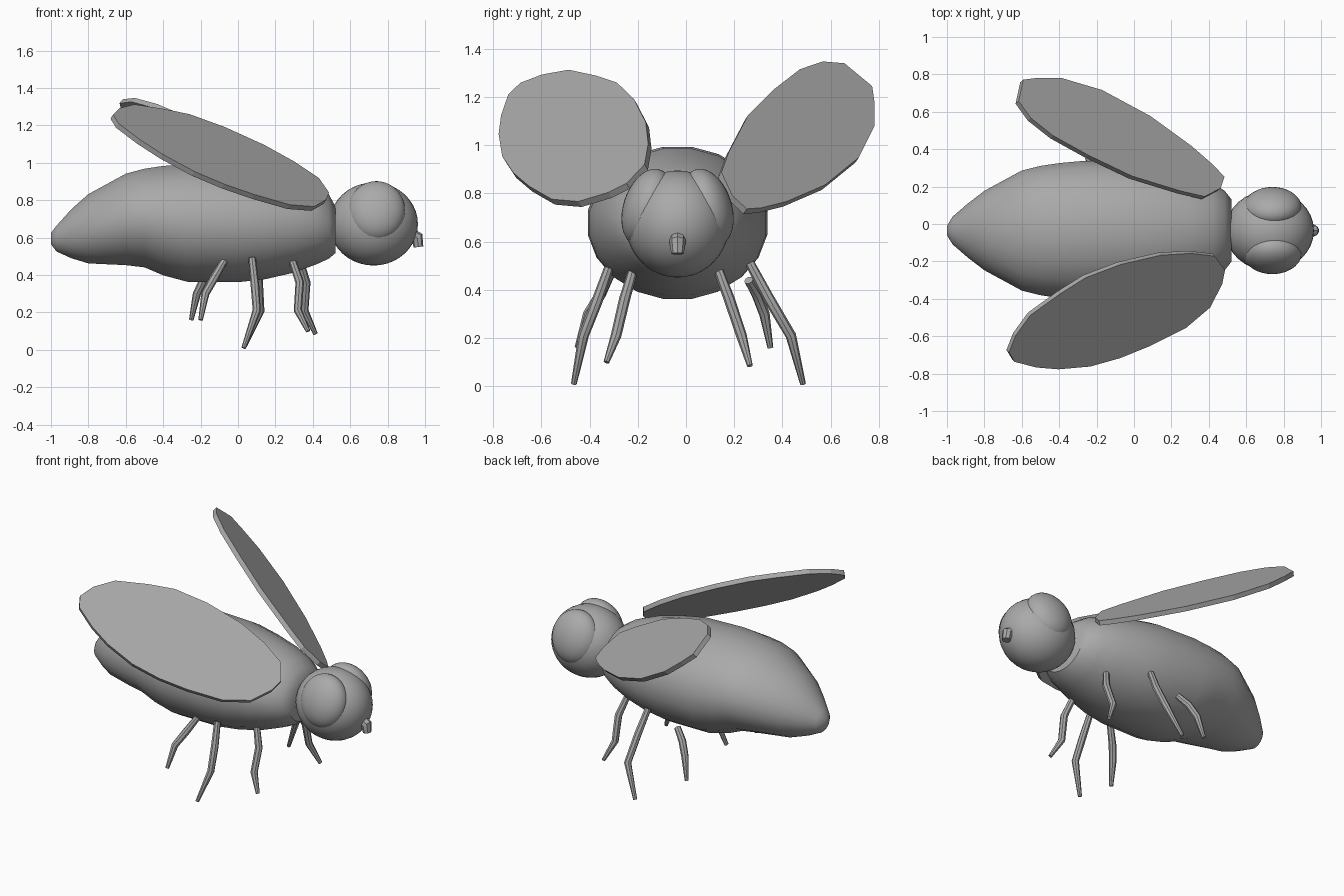
import bpy, bmesh, math
from mathutils import Vector, Matrix

if "Cube" in bpy.data.objects:
    bpy.data.objects.remove(bpy.data.objects["Cube"])

MID = -0.035  # y of the body axis
grey = bpy.data.materials.new("grey")
grey.diffuse_color = (0.4, 0.4, 0.4, 1)
grey.use_nodes = True
grey.node_tree.nodes["Principled BSDF"].inputs["Base Color"].default_value = grey.diffuse_color


def finish(bm, name, smooth=True):
    bmesh.ops.recalc_face_normals(bm, faces=bm.faces)
    me = bpy.data.meshes.new(name)
    bm.to_mesh(me)
    bm.free()
    me.materials.append(grey)
    ob = bpy.data.objects.new(name, me)
    bpy.context.collection.objects.link(ob)
    if smooth:
        bpy.ops.object.select_all(action='DESELECT')
        ob.select_set(True)
        bpy.context.view_layer.objects.active = ob
        bpy.ops.object.shade_smooth_by_angle(angle=math.radians(40))
    return ob


def skin(bm, rings):
    """Bridge equal-sized rings of points and cap both ends."""
    loops = [[bm.verts.new(p) for p in ring] for ring in rings]
    n = len(loops[0])
    for a, b in zip(loops, loops[1:]):
        for i in range(n):
            j = (i + 1) % n
            bm.faces.new((a[i], a[j], b[j], b[i]))
    bm.faces.new(loops[0])
    bm.faces.new(loops[-1])


def body(name, stations, n=20):
    """Loft ellipses given as (x, bottom z, top z, half width)."""
    rings = []
    for x, lo, hi, w in stations:
        ring = []
        for i in range(n):
            t = 2 * math.pi * (i + 0.5) / n
            ring.append((x, MID + w * math.cos(t), (lo + hi) / 2 + (hi - lo) / 2 * math.sin(t)))
        rings.append(ring)
    bm = bmesh.new()
    skin(bm, rings)
    return finish(bm, name)


def tube(name, pts, radii, n=8):
    """Tapered tube along a bent path."""
    pts = [Vector(p) for p in pts]
    rings = []
    for i, p in enumerate(pts):
        d = (pts[min(i + 1, len(pts) - 1)] - pts[max(i - 1, 0)]).normalized()
        u = d.cross(Vector((0, 1, 0))).normalized()
        v = d.cross(u)
        rings.append([p + radii[i] * (u * math.cos(2 * math.pi * k / n) + v * math.sin(2 * math.pi * k / n))
                      for k in range(n)])
    bm = bmesh.new()
    skin(bm, rings)
    return finish(bm, name)


def ball(name, centre, radii, tilt=0.0):
    bm = bmesh.new()
    m = Matrix.Translation(centre) @ Matrix.Rotation(tilt, 4, 'X') @ Matrix.Diagonal((*radii, 1))
    bmesh.ops.create_uvsphere(bm, u_segments=32, v_segments=20, radius=1, matrix=m)
    return finish(bm, name)


def wing(name, outline, centre, normal, thick=0.03):
    """Flat plate: plan outline dropped onto a tilted plane."""
    c, nv = Vector(centre), Vector(normal).normalized()
    flat = [Vector((x, y, c.z - (nv.x * (x - c.x) + nv.y * (y - c.y)) / nv.z)) for x, y in outline]
    bm = bmesh.new()
    skin(bm, [[p + nv * s * thick / 2 for p in flat] for s in (-1, 1)])
    return finish(bm, name, smooth=False)


# Thorax and abdomen
body("body", [
    (-1.0, 0.565, 0.625, 0.025), (-0.97, 0.525, 0.665, 0.075), (-0.89, 0.488, 0.755, 0.145),
    (-0.8, 0.46, 0.835, 0.215), (-0.6, 0.45, 0.945, 0.325), (-0.5, 0.438, 0.972, 0.35),
    (-0.4, 0.395, 0.987, 0.365), (-0.27, 0.36, 0.997, 0.377), (0.0, 0.358, 0.99, 0.37),
    (0.15, 0.375, 0.963, 0.345), (0.3, 0.41, 0.928, 0.305), (0.42, 0.455, 0.88, 0.26),
    (0.485, 0.485, 0.835, 0.215), (0.52, 0.515, 0.77, 0.17)])

# Head, eyes and mouth
ball("head", (0.725, MID, 0.673), (0.237, 0.215, 0.222))
for side, label in ((-1, "right"), (1, "left")):
    ball(label + "_eye", (0.74, MID + side * 0.125, 0.742), (0.155, 0.1, 0.165), side * math.radians(18))
tube("mouth", [(0.91, MID, 0.625), (0.958, MID, 0.6), (0.965, MID, 0.55)], [0.034, 0.034, 0.026])

# Wings
wing("right_wing", [
    (-.675, -.68), (-.64, -.59), (-.56, -.48), (-.40, -.365), (-.265, -.28), (-.08, -.21), (.135, -.16),
    (.295, -.15), (.425, -.165), (.48, -.24), (.465, -.315), (.40, -.44), (.27, -.55), (.08, -.645),
    (-.08, -.71), (-.24, -.755), (-.41, -.77), (-.53, -.76), (-.645, -.73)],
    (-0.1, -0.46, 1.04), (0.452, -0.466, 0.76))
wing("left_wing", [
    (-.625, .65), (-.60, .765), (-.52, .775), (-.40, .775), (-.18, .71), (.08, .57), (.30, .41), (.42, .305),
    (.475, .245), (.455, .185), (.37, .14), (.24, .17), (-.02, .25), (-.25, .36), (-.44, .465), (-.56, .56)],
    (-0.08, 0.457, 1.025), (0.551, 0.456, 0.698))

# Legs: hip, joints, foot
LEGS = {
    "right_front_leg": [(.29, -.22, .48), (.33, -.255, .36), (.32, -.29, .21), (.375, -.33, .10)],
    "left_front_leg": [(.33, .135, .48), (.365, .18, .36), (.355, .23, .21), (.415, .265, .085)],
    "right_middle_leg": [(.075, -.32, .49), (.09, -.37, .35), (.10, -.425, .21), (.03, -.465, .01)],
    "left_middle_leg": [(.09, .265, .51), (.11, .34, .37), (.12, .435, .21), (.03, .485, .01)],
    "right_hind_leg": [(-.075, -.31, .475), (-.13, -.355, .38), (-.175, -.405, .30), (-.2, -.45, .16)],
    "left_hind_leg": [(-.12, .26, .44), (-.18, .295, .38), (-.22, .325, .30), (-.25, .35, .16)],
}
for name, path in LEGS.items():
    tube(name, path, [0.02, 0.023, 0.022, 0.012])
